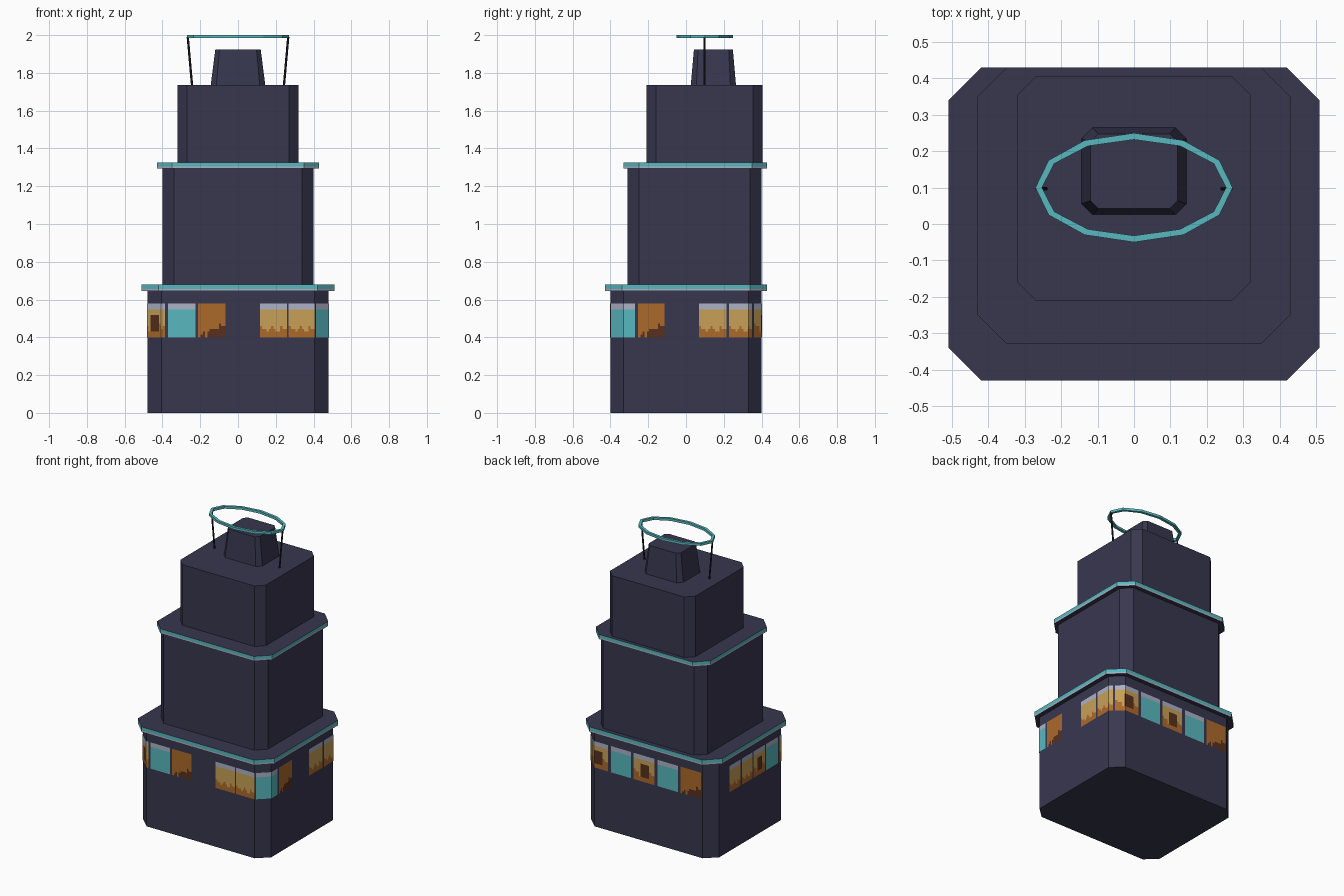
import bpy, bmesh, math
from mathutils import Vector

if "Cube" in bpy.data.objects:
    bpy.data.objects.remove(bpy.data.objects["Cube"])


def material(name, hex_code):
    lin = []
    for i in (0, 2, 4):
        c = int(hex_code[i:i + 2], 16) / 255
        lin.append(c / 12.92 if c <= 0.04045 else ((c + 0.055) / 1.055) ** 2.4)
    m = bpy.data.materials.new(name)
    m.diffuse_color = (*lin, 1)
    m.use_nodes = True
    m.node_tree.nodes["Principled BSDF"].inputs["Base Color"].default_value = m.diffuse_color
    return m


NAVY = material("navy_wall", "38374F")
TEAL = material("teal", "58B9BF")
GREY = material("pale_grey", "ACB2C6")
GOLD = material("gold", "C8A057")
ORANGE = material("orange", "AC6A2B")
BROWN = material("brown", "58301F")
BLACK = material("dark_metal", "20202A")


def finish(name, bm, mats, fix_normals=True):
    if fix_normals:
        bmesh.ops.recalc_face_normals(bm, faces=bm.faces)
    me = bpy.data.meshes.new(name)
    bm.to_mesh(me)
    bm.free()
    for m in mats:
        me.materials.append(m)
    ob = bpy.data.objects.new(name, me)
    bpy.context.collection.objects.link(ob)
    return ob


def octagon(hx, y0, y1, cx, cy):
    """Rectangle with cut corners, counter-clockwise from the front left."""
    return [(-hx + cx, y0), (hx - cx, y0), (hx, y0 + cy), (hx, y1 - cy),
            (hx - cx, y1), (-hx + cx, y1), (-hx, y1 - cy), (-hx, y0 + cy)]


def loft(name, sections, mats, band_mats=None):
    """Skin a stack of (outline, z) sections; band_mats colours each side band."""
    bm = bmesh.new()
    rings = [[bm.verts.new((x, y, z)) for x, y in pts] for pts, z in sections]
    n = len(rings[0])
    for b, (lo, hi) in enumerate(zip(rings, rings[1:])):
        for i in range(n):
            j = (i + 1) % n
            f = bm.faces.new((lo[i], lo[j], hi[j], hi[i]))
            f.material_index = band_mats[b] if band_mats else 0
    bm.faces.new(rings[0][::-1])
    bm.faces.new(rings[-1])
    return finish(name, bm, mats)


# Stepped tower blocks
WALL = octagon(0.48, -0.40, 0.40, 0.075, 0.07)
for name, o, z0, z1 in [
        ("lower_block", WALL, 0.0, 0.65),
        ("middle_block", octagon(0.40, -0.31, 0.40, 0.06, 0.06), 0.67, 1.30),
        ("upper_block", octagon(0.32, -0.21, 0.405, 0.05, 0.05), 1.31, 1.735)]:
    loft(name, [(o, z0), (o, z1)], [NAVY])

# Ledges with a teal and grey rim
for name, o, z0, z1 in [
        ("lower_ledge", octagon(0.51, -0.43, 0.43, 0.09, 0.09), 0.645, 0.68),
        ("middle_ledge", octagon(0.43, -0.33, 0.43, 0.08, 0.08), 1.293, 1.325)]:
    loft(name, [(o, z0), (o, z0 + 0.011), (o, z1)], [NAVY, GREY, TEAL], [1, 2])

# Tapered roof housing
loft("roof_housing", [(octagon(0.145, 0.025, 0.265, 0.03, 0.03), 1.73),
                      (octagon(0.12, 0.042, 0.248, 0.022, 0.022), 1.925)], [NAVY])

# Twelve-sided oval ring above the roof
bm = bmesh.new()
rows = []
for i in range(12):
    a = math.tau * i / 12
    rows.append([bm.verts.new(((0.262 + d) * math.cos(a), 0.1 + (0.141 + d) * math.sin(a), z))
                 for d, z in ((-0.009, 1.984), (0.009, 1.984), (0.009, 2.0), (-0.009, 2.0))])
for i in range(12):
    p, q = rows[i], rows[(i + 1) % 12]
    for k in range(4):
        bm.faces.new((p[k], q[k], q[(k + 1) % 4], p[(k + 1) % 4]))
finish("roof_ring", bm, [TEAL])

# Leaning struts that hold the ring
for side, label in ((-1, "left"), (1, "right")):
    sq = [[(side * x + 0.006 * math.cos(a), 0.097 + 0.006 * math.sin(a))
           for a in [math.tau * k / 6 for k in range(6)]] for x in (0.243, 0.266)]
    loft(label + "_ring_strut", [(sq[0], 1.73), (sq[1], 1.99)], [BLACK])

# Windows: thin skins that follow the lower wall, measured along its outline
OUT = octagon(0.483, -0.403, 0.403, 0.0765, 0.0715)
LENGTHS = [(Vector(WALL[(i + 1) % 8]) - Vector(WALL[i])).length for i in range(8)]
STARTS = [sum(LENGTHS[:i]) for i in range(9)]


def on_wall(s):
    s %= STARTS[8]
    i = max(k for k in range(8) if STARTS[k] <= s + 1e-9)
    return Vector(OUT[i]).lerp(Vector(OUT[(i + 1) % 8]), (s - STARTS[i]) / LENGTHS[i])


PALETTE = [TEAL, GREY, GOLD, ORANGE, BROWN]


def pane_colour(kind, u, v):
    wave = 0.04 * math.sin(17 * u) + 0.03 * math.sin(41 * u)
    if kind == "rust":
        return 4 if v < 0.05 + 0.35 * min(u, 0.7) + 2 * wave and u > 0.12 else 3
    if v > 0.84:
        return 1
    if kind == "teal":
        return 0
    if kind == "figure" and 0.33 < u < 0.72 and 0.15 < v < 0.7:
        return 4
    return 3 if v < (0.3 if kind == "figure" else 0.24) + 2 * wave else 2


WINDOWS = [("teal", 0.035, 0.18), ("rust", 0.195, 0.34), ("gold", 0.52, 0.663),
           ("gold", 0.672, 0.812), ("teal", 0.82, 0.975), ("rust", 0.99, 1.13),
           ("gold", 1.31, 1.455), ("gold", 1.47, 1.60), ("figure", 1.612, 1.78),
           ("teal", 1.80, 1.95), ("figure", 1.97, 2.125), ("teal", 2.15, 2.30),
           ("rust", 2.32, 2.475), ("gold", 2.695, 2.81), ("gold", 2.825, 2.94),
           ("figure", 2.95, 3.07), ("teal", 3.085, 3.21), ("figure", 3.225, 3.37)]
COLS, ROWS, Z0, Z1 = 12, 12, 0.40, 0.578
bm = bmesh.new()
for kind, s0, s1 in WINDOWS:
    cuts = [s0 + (s1 - s0) * i / COLS for i in range(COLS + 1)]
    cuts = sorted(cuts + [s for s in STARTS if s0 < s < s1])
    grid = [[bm.verts.new((*on_wall(s), Z0 + (Z1 - Z0) * r / ROWS)) for r in range(ROWS + 1)]
            for s in cuts]
    for c in range(len(cuts) - 1):
        u = ((cuts[c] + cuts[c + 1]) / 2 - s0) / (s1 - s0)
        for r in range(ROWS):
            f = bm.faces.new((grid[c][r], grid[c + 1][r], grid[c + 1][r + 1], grid[c][r + 1]))
            f.material_index = pane_colour(kind, u, (r + 0.5) / ROWS)
finish("window_panes", bm, PALETTE, fix_normals=False)
